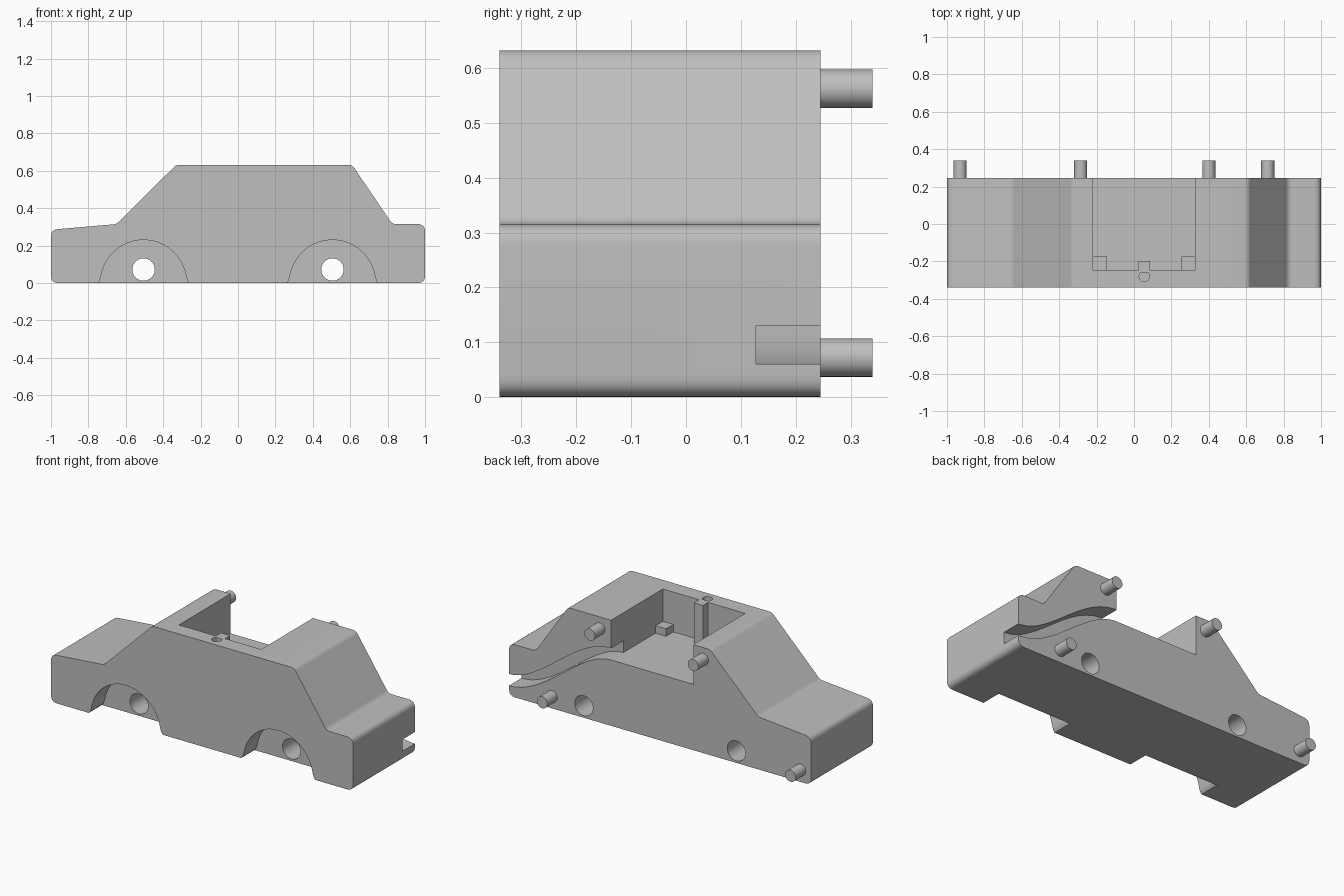
import bpy, bmesh, math
from mathutils import Vector

if "Cube" in bpy.data.objects:
    bpy.data.objects.remove(bpy.data.objects["Cube"], do_unlink=True)

grey = bpy.data.materials.new("plain grey")
grey.use_nodes = True
GREY = (0.52, 0.52, 0.52, 1)
grey.diffuse_color = GREY
grey.node_tree.nodes["Principled BSDF"].inputs["Base Color"].default_value = GREY

BACK, FRONT = 0.245, -0.34
ROOF, FLOOR = 0.632, 0.394


def extrude(name, outline, y0, y1):
    """Solid from an x-z outline, spanning y0 to y1."""
    bm = bmesh.new()
    face = bm.faces.new([bm.verts.new((x, y0, z)) for x, z in outline])
    side = bmesh.ops.extrude_face_region(bm, geom=[face])
    moved = [v for v in side["geom"] if isinstance(v, bmesh.types.BMVert)]
    bmesh.ops.translate(bm, verts=moved, vec=(0, y1 - y0, 0))
    bmesh.ops.recalc_face_normals(bm, faces=bm.faces)
    mesh = bpy.data.meshes.new(name)
    bm.to_mesh(mesh)
    bm.free()
    mesh.materials.append(grey)
    obj = bpy.data.objects.new(name, mesh)
    bpy.context.collection.objects.link(obj)
    return obj


def rounded(points, radius, steps=6):
    """Polygon with every corner eased."""
    pts = [Vector(p) for p in points]
    out = []
    for i, p in enumerate(pts):
        a = (pts[i - 1] - p).normalized()
        b = (pts[(i + 1) % len(pts)] - p).normalized()
        cut = radius / math.tan(a.angle(b) / 2)
        s, e = p + a * cut, p + b * cut
        for k in range(steps + 1):
            t = k / steps
            out.append(s * (1 - t) ** 2 + p * 2 * t * (1 - t) + e * t * t)
    return out


def circle(x, z, r, n=40):
    return [(x + r * math.cos(math.tau * i / n), z + r * math.sin(math.tau * i / n))
            for i in range(n)]


def rect(x0, x1, z0, z1):
    return [(x0, z0), (x1, z0), (x1, z1), (x0, z1)]


def smooth(obj):
    bpy.ops.object.select_all(action="DESELECT")
    obj.select_set(True)
    bpy.context.view_layer.objects.active = obj
    bpy.ops.object.shade_smooth_by_angle(angle=math.radians(30))


def combine(target, tool, operation="DIFFERENCE"):
    """Apply a boolean and discard the tool."""
    bpy.context.view_layer.objects.active = target
    mod = target.modifiers.new("cut", "BOOLEAN")
    mod.operation, mod.solver, mod.object = operation, "EXACT", tool
    bpy.ops.object.modifier_apply(modifier=mod.name)
    bpy.data.objects.remove(tool, do_unlink=True)


# Car half body
side_profile = [(-1, 0), (1, 0), (1, 0.315), (0.825, 0.315), (0.61, ROOF),
                (-0.33, ROOF), (-0.65, 0.315), (-1, 0.285)]
body = extrude("car_body", rounded(side_profile, 0.04), FRONT, BACK)

# Cabin pocket, open to the roof and the back, notched around a post
combine(body, extrude("pocket", rect(-0.22, 0.325, FLOOR, 0.8), -0.245, 0.4))

# Curved channel from the pocket to the end of the body
centre = []
for i in range(41):
    x = 1.06 + (0.305 - 1.06) * i / 40
    t = min(max((1 - x) / 0.675, 0), 1)
    rise = FLOOR - 0.06
    centre.append((Vector((x, 0.095 + rise * t * t * (3 - 2 * t))),
                   Vector((-1, rise * 6 * t * (1 - t) / 0.675)).normalized()))
lower = [p + Vector((d.y, -d.x)) * -0.035 for p, d in centre]
upper = [p + Vector((d.y, -d.x)) * 0.035 for p, d in centre]
combine(body, extrude("channel", lower + upper[::-1], 0.128, 0.4))

# Wheel arches with flared feet, and axle holes
for cx in (-0.505, 0.505):
    arc = [(0.23 * math.cos(math.radians(a)), 0.23 * math.sin(math.radians(a)))
           for a in range(12, 169, 4)]
    foot = [(0.245, -0.1), (0.245, 0), (0.236, 0.01), (0.229, 0.03)]
    arch = foot + arc + [(-x, z) for x, z in reversed(foot)]
    combine(body, extrude("arch", [(cx + x, z) for x, z in arch], -0.5, FRONT + 0.125))
    combine(body, extrude("axle_hole", circle(cx, 0.072, 0.06), -0.5, 0.5))

# Upright hole in the roof edge
bpy.ops.mesh.primitive_cylinder_add(vertices=32, radius=0.028, depth=0.5,
                                    location=(0.055, -0.28, ROOF))
combine(body, bpy.context.object)

# Post and corner blocks inside the pocket
combine(body, extrude("post", rect(0.025, 0.085, FLOOR - 0.02, ROOF), -0.26, -0.197), "UNION")
for name, x0, x1 in (("corner_block_right", -0.24, -0.145), ("corner_block_left", 0.255, 0.345)):
    combine(body, extrude(name, rect(x0, x1, FLOOR - 0.02, FLOOR + 0.045), -0.26, -0.175), "UNION")
smooth(body)

# Joining pins on the back face
for i, (x, z) in enumerate([(-0.93, 0.072), (-0.285, 0.562), (0.4, 0.562), (0.715, 0.072)]):
    smooth(extrude(f"pin_{i + 1}", circle(x, z, 0.035, 32), BACK - 0.02, 0.34))
